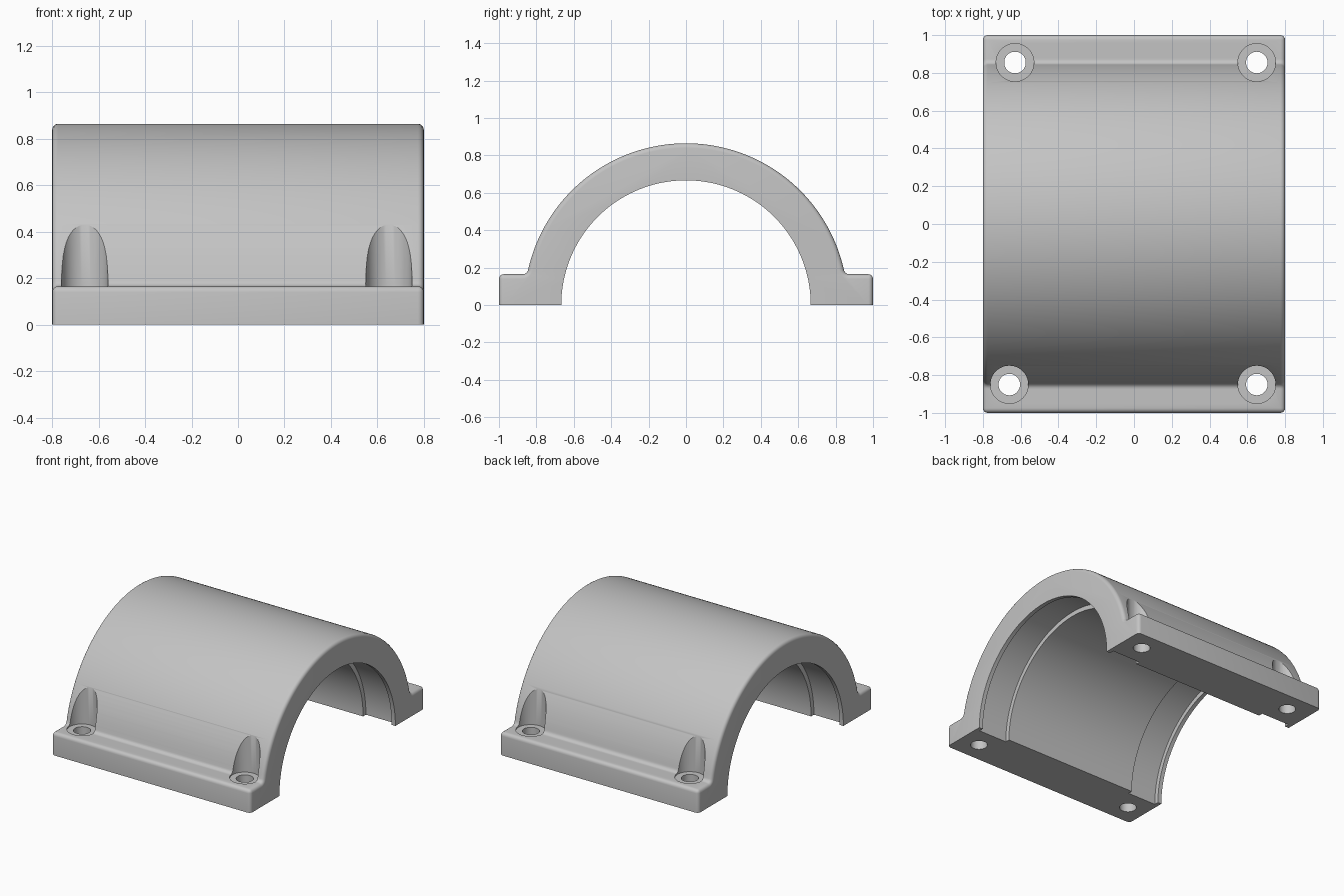
import bpy, bmesh
from math import sin, cos, asin, sqrt, pi, radians
from mathutils import Matrix

if "Cube" in bpy.data.objects:
    bpy.data.objects.remove(bpy.data.objects["Cube"], do_unlink=True)

HALF_LEN, HALF_WIDTH = 0.80, 1.0
OUTER, BORE, SEAT = 0.865, 0.667, 0.70
FLANGE, FILLET, ROUND = 0.165, 0.03, 0.025

grey = bpy.data.materials.new("plain grey")
grey.use_nodes = True
colour = (0.55, 0.55, 0.55, 1)
grey.diffuse_color = colour
grey.node_tree.nodes["Principled BSDF"].inputs["Base Color"].default_value = colour


def arc(cy, cz, r, a, b, n):
    return [(cy + r * cos(a + (b - a) * i / n), cz + r * sin(a + (b - a) * i / n))
            for i in range(n + 1)]


def make_object(name, bm):
    bmesh.ops.recalc_face_normals(bm, faces=bm.faces[:])
    mesh = bpy.data.meshes.new(name)
    bm.to_mesh(mesh)
    bm.free()
    mesh.materials.append(grey)
    obj = bpy.data.objects.new(name, mesh)
    bpy.context.collection.objects.link(obj)
    return obj


def cylinder(name, radius, depth, matrix, sides):
    bm = bmesh.new()
    bmesh.ops.create_cone(bm, cap_ends=True, segments=sides, radius1=radius,
                          radius2=radius, depth=depth, matrix=matrix)
    obj = make_object(name, bm)
    obj.hide_render = True
    return obj


# Half-round housing profile: flange, fillet, outer arc, mirrored, then the bore
fz = FLANGE + FILLET
fy = sqrt((OUTER + FILLET) ** 2 - fz ** 2)
tangent = asin(fz / (OUTER + FILLET))
side = [(HALF_WIDTH, 0), (HALF_WIDTH, FLANGE)]
side += arc(fy, fz, FILLET, 1.5 * pi, pi + tangent, 6)
top = arc(0, 0, OUTER, tangent, pi - tangent, 80)[1:-1]
profile = side + top + [(-y, z) for y, z in reversed(side)]
profile += [(y, max(z, 0)) for y, z in arc(0, 0, BORE, pi, 0, 96)]

bm = bmesh.new()
face = bm.faces.new([bm.verts.new((-HALF_LEN, y, z)) for y, z in profile])
ext = bmesh.ops.extrude_face_region(bm, geom=[face], use_keep_orig=True)
moved = [v for v in ext["geom"] if isinstance(v, bmesh.types.BMVert)]
bmesh.ops.translate(bm, verts=moved, vec=(2 * HALF_LEN, 0, 0))
bmesh.ops.recalc_face_normals(bm, faces=bm.faces[:])


# Round the outer rims and the flange's upper long edges
def is_rounded(edge):
    a, b = (v.co for v in edge.verts)
    if a.z < 1e-4 and b.z < 1e-4:
        return False
    if abs(a.x - b.x) > 0.1:
        return abs(a.y) > 0.99 and a.z > 0.1
    return min((a.yz).length, (b.yz).length) > BORE + 0.05


bmesh.ops.bevel(bm, geom=[e for e in bm.edges if is_rounded(e)], offset=ROUND,
                segments=4, profile=0.5, affect='EDGES', clamp_overlap=False)
housing = make_object("bearing_housing", bm)

# Bearing seats inside each end of the bore
cutters = []
for s in (-1, 1):
    m = Matrix.Translation((s * 0.655, 0, 0)) @ Matrix.Rotation(pi / 2, 4, 'Y')
    cutters.append(cylinder("bearing_seat_cutter", SEAT, 0.23, m, 192))

# Bolt holes with round pockets cut into the arch
for x, y in [(-0.66, -0.85), (0.65, -0.85), (-0.63, 0.855), (0.65, 0.855)]:
    cutters.append(cylinder("bolt_pocket_cutter", 0.10, 1.0,
                            Matrix.Translation((x, y, 0.657)), 48))
    cutters.append(cylinder("bolt_hole_cutter", 0.057, 1.0,
                            Matrix.Translation((x, y, 0)), 40))

for cutter in cutters:
    mod = housing.modifiers.new("cut", 'BOOLEAN')
    mod.operation = 'DIFFERENCE'
    mod.solver = 'EXACT'
    mod.object = cutter

# Bake the cuts and drop the cutters
bpy.context.view_layer.update()
graph = bpy.context.evaluated_depsgraph_get()
baked = bpy.data.meshes.new_from_object(housing.evaluated_get(graph))
housing.modifiers.clear()
housing.data = baked
for cutter in cutters:
    bpy.data.objects.remove(cutter, do_unlink=True)

bpy.ops.object.select_all(action='DESELECT')
housing.select_set(True)
bpy.context.view_layer.objects.active = housing
bpy.ops.object.shade_smooth_by_angle(angle=radians(30))
